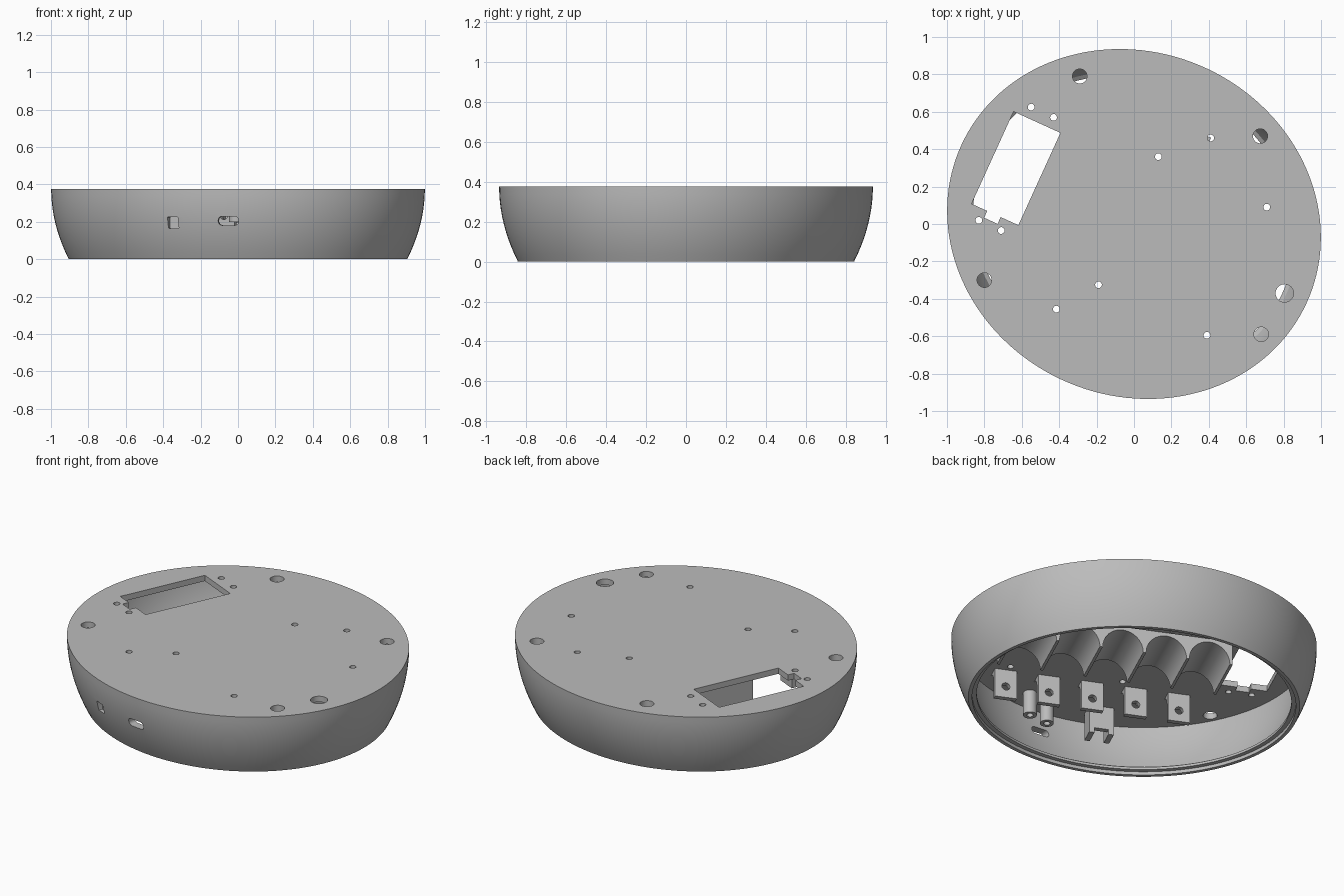
import bpy, bmesh, math
from mathutils import Matrix, Vector

cube = bpy.data.objects.get("Cube")
if cube:
    bpy.data.objects.remove(cube)

HEIGHT, CEILING = 0.375, 0.34
A, B = 1.015, 0.918                      # half axes of the oval body
TURN = Matrix.Rotation(math.radians(-24.5), 4, 'Z')
PITCH, FIRST = 0.248, -0.375             # five bays across the body
BAYS = [FIRST + PITCH * i for i in range(5)]

grey = bpy.data.materials.new("plain grey")
grey.use_nodes = True
grey.diffuse_color = (0.5, 0.5, 0.5, 1)
grey.node_tree.nodes["Principled BSDF"].inputs["Base Color"].default_value = (0.5, 0.5, 0.5, 1)


def finish(name, bm):
    bmesh.ops.recalc_face_normals(bm, faces=bm.faces)
    mesh = bpy.data.meshes.new(name)
    bm.to_mesh(mesh)
    bm.free()
    mesh.materials.append(grey)
    obj = bpy.data.objects.new(name, mesh)
    bpy.context.collection.objects.link(obj)
    return obj


def prism(bm, pts, depth, matrix):
    """Extrude a flat outline by depth along its own z."""
    low = [bm.verts.new(matrix @ Vector((x, y, 0))) for x, y in pts]
    high = [bm.verts.new(matrix @ Vector((x, y, depth))) for x, y in pts]
    bm.faces.new(low[::-1])
    bm.faces.new(high)
    for i in range(len(pts)):
        j = (i + 1) % len(pts)
        bm.faces.new((low[i], low[j], high[j], high[i]))


def circle(r, n=32):
    return [(r * math.cos(2 * math.pi * i / n), r * math.sin(2 * math.pi * i / n)) for i in range(n)]


def rounded(w, h, r):
    out = []
    for k, (sx, sy) in enumerate(((1, 1), (-1, 1), (-1, -1), (1, -1))):
        for s in range(7):
            a = math.pi / 2 * (k + s / 6)
            out.append((sx * (w / 2 - r) + r * math.cos(a), sy * (h / 2 - r) + r * math.sin(a)))
    return out


def box(bm, x, y, z, w, d, h, matrix=TURN):
    pts = [(x - w / 2, y - d / 2), (x + w / 2, y - d / 2), (x + w / 2, y + d / 2), (x - w / 2, y + d / 2)]
    prism(bm, pts, h, matrix @ Matrix.Translation((0, 0, z)))


def cut(obj, cutter):
    mod = obj.modifiers.new("cut", 'BOOLEAN')
    mod.operation, mod.solver, mod.object = 'DIFFERENCE', 'EXACT', cutter
    select(obj)
    bpy.ops.object.modifier_apply(modifier=mod.name)
    bpy.data.objects.remove(cutter)


def select(obj):
    bpy.ops.object.select_all(action='DESELECT')
    obj.select_set(True)
    bpy.context.view_layer.objects.active = obj


def smooth(obj):
    select(obj)
    bpy.ops.object.shade_smooth_by_angle(angle=math.radians(30))


# Oval shell: outer wall, rim step, inner wall and flat ceiling
def inset(z):
    return 0.094 * ((HEIGHT - z) / HEIGHT) ** 2


N = 144
outer = [(inset(HEIGHT * i / 10), HEIGHT * i / 10) for i in range(10, -1, -1)]
rim = [(0.115, 0), (0.115, 0.02), (0.14, 0.02), (0.14, 0.035)]
inner = [(inset(z) + 0.048, z) for z in (0.05, 0.1, 0.15, 0.2, 0.25, 0.3, CEILING)]
bm = bmesh.new()
rings = []
for off, z in outer + rim + inner:
    ring = []
    for i in range(N):
        t = 2 * math.pi * i / N
        normal = Vector((math.cos(t) / A, math.sin(t) / B, 0)).normalized()
        p = Vector((A * math.cos(t), B * math.sin(t), z)) - normal * off
        ring.append(bm.verts.new(TURN @ p))
    rings.append(ring)
for a, b in zip(rings, rings[1:]):
    for i in range(N):
        j = (i + 1) % N
        bm.faces.new((a[i], a[j], b[j], b[i]))
bm.faces.new(rings[0])
bm.faces.new(rings[-1])
shell = finish("oval_shell", bm)

# Openings through the top: small screw holes, larger holes and the notched slot
small = [(-0.55, 0.625), (-0.43, 0.57), (-0.83, 0.02), (-0.71, -0.035), (0.13, 0.36),
         (0.41, 0.46), (0.71, 0.09), (-0.19, -0.325), (-0.415, -0.455), (0.39, -0.595)]
large = [(-0.29, 0.79), (0.675, 0.47), (-0.8, -0.3), (0.68, -0.59)]
bm = bmesh.new()
for group, r in ((small, 0.018), (large, 0.039), ([(0.805, -0.37)], 0.048)):
    for x, y in group:
        prism(bm, circle(r), 0.2, Matrix.Translation((x, y, 0.28)))
slot = [(-0.835, 0.28), (-0.835, -0.262), (-0.743, -0.262), (-0.743, -0.302),
        (-0.664, -0.302), (-0.664, -0.262), (-0.56, -0.262), (-0.56, 0.28)]
prism(bm, slot, 0.2, TURN @ Matrix.Translation((0, 0, 0.28)))
# Port and switch openings in the front wall
for x, y, z, w, h, r, turn in ((-0.04, -0.8, 0.205, 0.11, 0.048, 0.022, -6),
                               (-0.335, -0.8, 0.195, 0.06, 0.06, 0.003, -24.5)):
    m = (Matrix.Translation((x, y, z)) @ Matrix.Rotation(math.radians(turn), 4, 'Z')
         @ Matrix.Rotation(math.pi / 2, 4, 'X'))
    prism(bm, rounded(w, h, r), 0.25, m)
cut(shell, finish("opening_cutter", bm))
smooth(shell)

# Cradle under the ceiling: five concave troughs between thin ridges
pts = [(BAYS[0] - PITCH / 2 - 0.008, CEILING + 0.005), (BAYS[0] - PITCH / 2 - 0.008, 0.195)]
for u in BAYS:
    for s in range(17):
        a = math.pi * (1 - s / 16)
        pts.append((u + 0.116 * math.cos(a), 0.195 + 0.125 * math.sin(a)))
pts += [(BAYS[-1] + PITCH / 2 + 0.008, 0.195), (BAYS[-1] + PITCH / 2 + 0.008, CEILING + 0.005)]
bm = bmesh.new()
prism(bm, pts, 0.34, TURN @ Matrix.Translation((0, 0.21, 0)) @ Matrix.Rotation(math.pi / 2, 4, 'X'))
smooth(finish("trough_cradle", bm))

# Two facing rows of drilled tabs with curved gussets behind
to_side = Matrix(((0, 0, 1, 0), (1, 0, 0, 0), (0, 1, 0, 0), (0, 0, 0, 1)))
bm = bmesh.new()
for v, side in ((-0.42, -1), (0.50, 1)):
    profile = [(v, CEILING + 0.005), (v, 0.165), (v + side * 0.03, 0.165)]
    for s in range(9):
        a = math.pi / 2 * s / 8
        profile.append((v + side * (0.09 - 0.06 * math.cos(a)), 0.28 + 0.06 * math.sin(a)))
    profile.append((v + side * 0.09, CEILING + 0.005))
    for u in BAYS:
        prism(bm, profile, 0.125, TURN @ Matrix.Translation((u - 0.0625, 0, 0)) @ to_side)
tabs = finish("mounting_tabs", bm)
bm = bmesh.new()
for u in BAYS:
    prism(bm, circle(0.023), 1.6, TURN @ Matrix.Translation((u, 0.8, 0.235)) @ Matrix.Rotation(math.pi / 2, 4, 'X'))
cut(tabs, finish("tab_cutter", bm))
smooth(tabs)

# Hollow standoffs beside the port opening
bm, drill = bmesh.new(), bmesh.new()
for x, y in ((0.12, -0.75), (-0.01, -0.76)):
    prism(bm, circle(0.038), CEILING - 0.195, Matrix.Translation((x, y, 0.2)))
    prism(drill, circle(0.018), 0.1, Matrix.Translation((x, y, 0.18)))
posts = finish("standoffs", bm)
cut(posts, finish("post_cutter", drill))
smooth(posts)

# Switch holder near the square opening
bm = bmesh.new()
for u in (-0.055, 0.055):
    box(bm, u, -0.72, 0.17, 0.03, 0.1, CEILING - 0.165)
box(bm, 0, -0.685, 0.2, 0.08, 0.03, CEILING - 0.195)
finish("switch_holder", bm)
